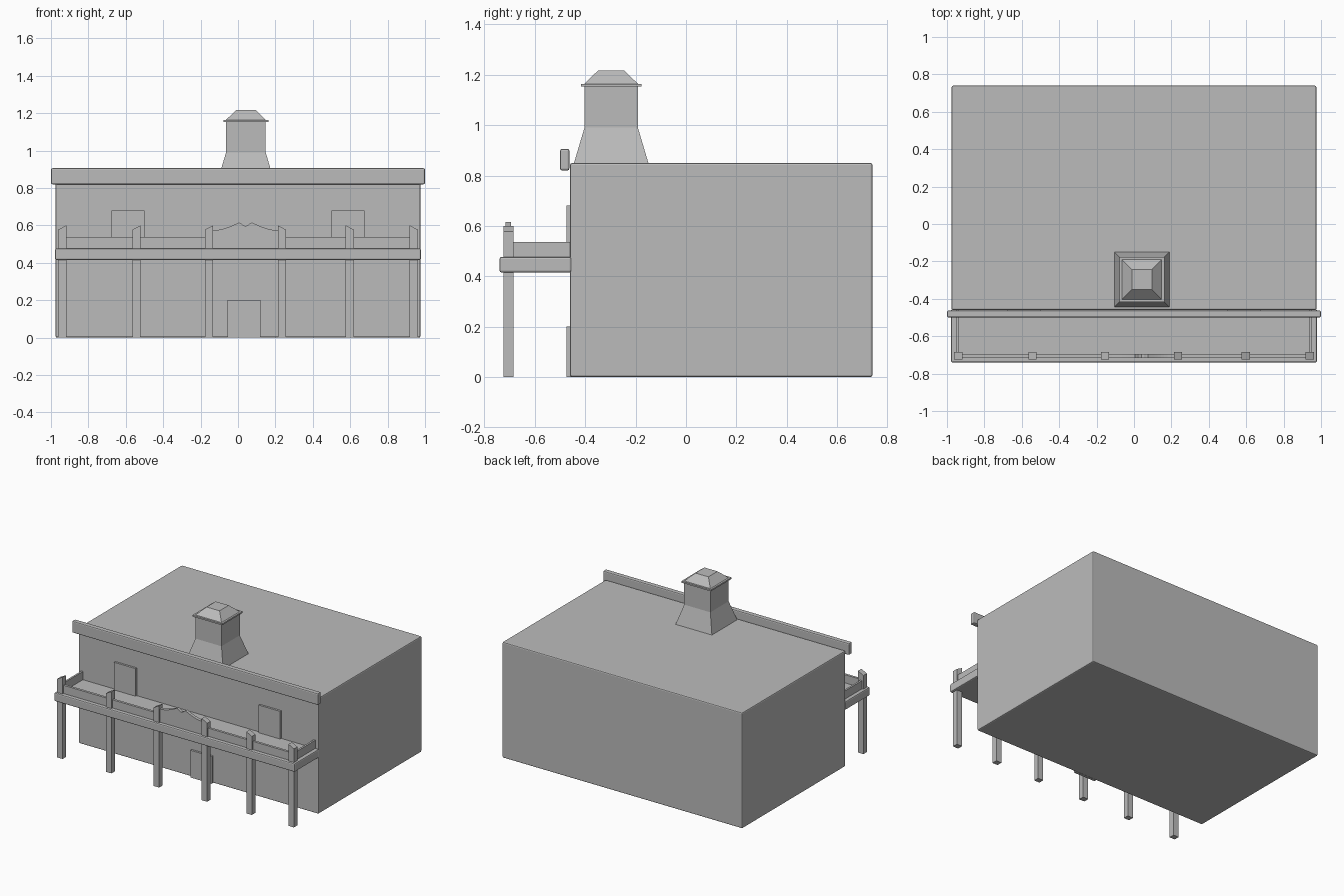
import bpy, bmesh, math

if "Cube" in bpy.data.objects:
    bpy.data.objects.remove(bpy.data.objects["Cube"])

grey = bpy.data.materials.new("plain grey")
grey.diffuse_color = (0.5, 0.5, 0.5, 1)
grey.use_nodes = True
grey.node_tree.nodes["Principled BSDF"].inputs["Base Color"].default_value = grey.diffuse_color


def finish(name, bm, bevel=0):
    bmesh.ops.recalc_face_normals(bm, faces=bm.faces[:])
    mesh = bpy.data.meshes.new(name)
    bm.to_mesh(mesh)
    bm.free()
    ob = bpy.data.objects.new(name, mesh)
    bpy.context.collection.objects.link(ob)
    mesh.materials.append(grey)
    if bevel:
        mod = ob.modifiers.new("soft_edges", "BEVEL")
        mod.width = bevel
        mod.segments = 2
    return ob


def box(name, x0, x1, y0, y1, z0, z1, bevel=0):
    return prism(name, [(x0, z0), (x1, z0), (x1, z1), (x0, z1)], y0, y1, bevel)


def prism(name, outline, y0, y1, bevel=0):
    """Extrude an x-z outline along y."""
    bm = bmesh.new()
    face = bm.faces.new([bm.verts.new((x, y0, z)) for x, z in outline])
    ext = bmesh.ops.extrude_face_region(bm, geom=[face])
    verts = [v for v in ext["geom"] if isinstance(v, bmesh.types.BMVert)]
    bmesh.ops.translate(bm, verts=verts, vec=(0, y1 - y0, 0))
    return finish(name, bm, bevel)


def square_stack(name, cx, cy, rings):
    """Loft square rings given as (half width, height)."""
    bm = bmesh.new()
    loops = [[bm.verts.new((cx + sx * h, cy + sy * h, z))
              for sx, sy in ((-1, -1), (1, -1), (1, 1), (-1, 1))] for h, z in rings]
    for a, b in zip(loops, loops[1:]):
        for i in range(4):
            j = (i + 1) % 4
            bm.faces.new((a[i], a[j], b[j], b[i]))
    bm.faces.new(loops[0])
    bm.faces.new(loops[-1])
    return finish(name, bm)


# Main building and front parapet
box("building_body", -0.975, 0.975, -0.46, 0.74, 0, 0.85, 0.008)
box("parapet", -1, 1, -0.5, -0.463, 0.82, 0.906, 0.008)

# Door and upper openings
box("door", -0.055, 0.12, -0.475, -0.455, 0, 0.2)
for side, x in (("left", -0.675), ("right", 0.5)):
    box(side + "_balcony_door", x, x + 0.175, -0.475, -0.455, 0.47, 0.68)

# Balcony floor
box("balcony_floor", -0.978, 0.978, -0.74, -0.455, 0.415, 0.477, 0.008)

# Columns with slanted post tops falling away from the middle
posts = [-0.94, -0.543, -0.155, 0.235, 0.598, 0.94]
half = 0.022
for i, x in enumerate(posts):
    box(f"column_{i + 1}", x - half, x + half, -0.725, -0.685, 0, 0.42)
    zl, zr = (0.577, 0.6) if x < 0 else (0.6, 0.577)
    prism(f"railing_post_{i + 1}", [(x - half, 0.47), (x + half, 0.47),
                                    (x + half, zr), (x - half, zl)], -0.725, -0.685)

# Low railing walls, with a scalloped crest in the middle bay
for i, (a, b) in enumerate(zip(posts, posts[1:])):
    if i != 2:
        box(f"front_railing_{i + 1}", a + half, b - half, -0.714, -0.696, 0.475, 0.537)
for side, x in (("left", -0.951), ("right", 0.937)):
    box(side + "_railing", x, x + 0.014, -0.685, -0.455, 0.475, 0.537)

mid = 0.04
right = [(0, 0.596), (0.013, 0.601), (0.024, 0.61), (0.034, 0.616)]
for k in range(1, 9):
    t = k / 8
    right.append((0.034 + 0.14 * t, 0.616 - 0.042 * math.sin(t * math.pi / 2)))
crest = [(mid + x, z) for x, z in right]
crest += [(mid + 0.174, 0.475), (mid - 0.174, 0.475)]
crest += [(mid - x, z) for x, z in reversed(right[1:])]
prism("railing_crest", crest, -0.716, -0.694)

# Flared chimney with cap
square_stack("chimney_shaft", 0.042, -0.297,
             [(0.149, 0.845), (0.106, 0.99), (0.106, 1.155)])
square_stack("chimney_cap_slab", 0.042, -0.297, [(0.12, 1.153), (0.12, 1.164)])
square_stack("chimney_cap_top", 0.042, -0.297, [(0.108, 1.162), (0.053, 1.216)])
